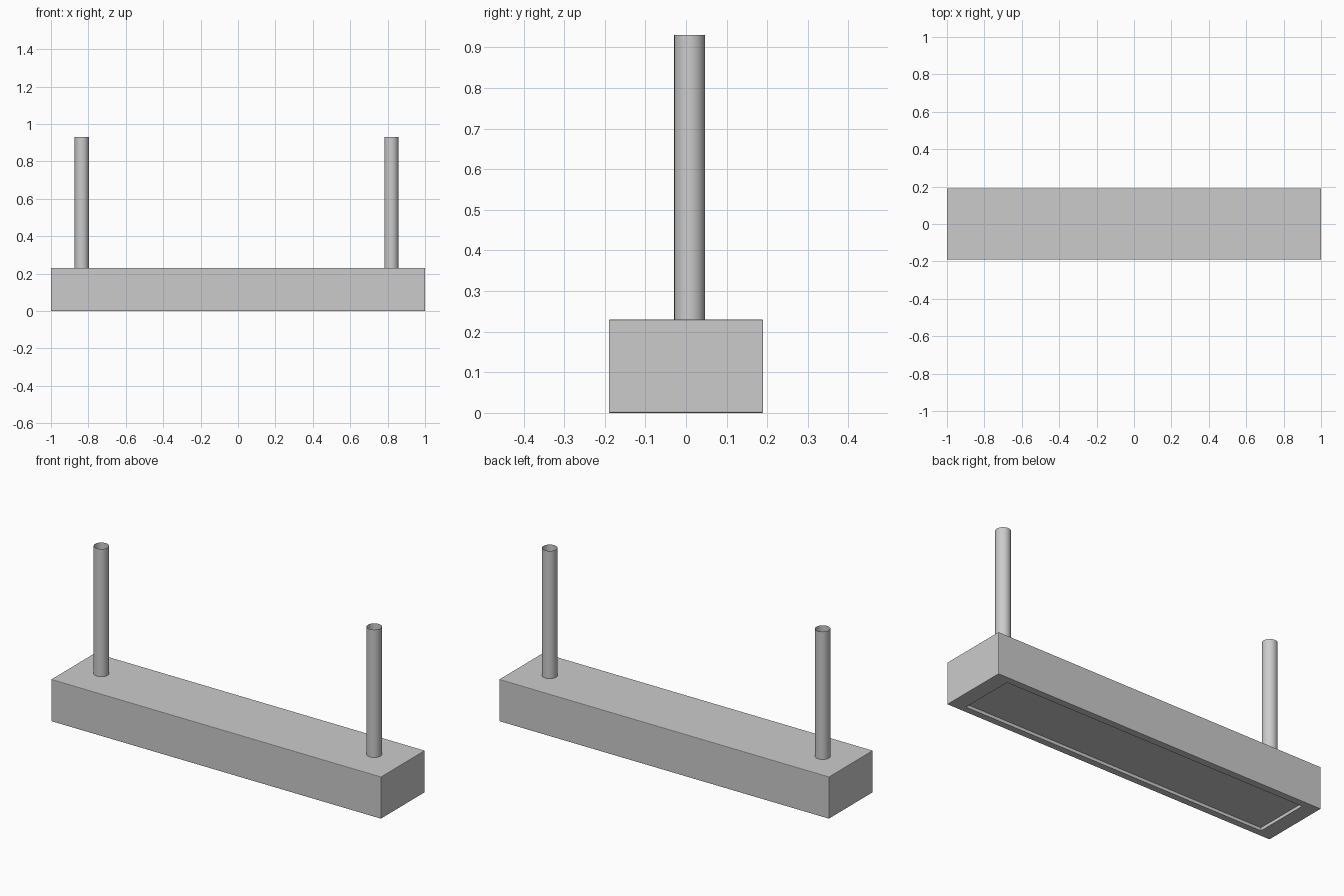
import bpy, bmesh

if "Cube" in bpy.data.objects:
    bpy.data.objects.remove(bpy.data.objects["Cube"])

HALF_X, HALF_Y, HEIGHT = 1.0, 0.19, 0.23
RECESS_X, RECESS_Y, RECESS_DEPTH = 0.915, 0.152, 0.017


def finish(bm, name):
    bmesh.ops.recalc_face_normals(bm, faces=bm.faces)
    mesh = bpy.data.meshes.new(name)
    bm.to_mesh(mesh)
    bm.free()
    obj = bpy.data.objects.new(name, mesh)
    bpy.context.collection.objects.link(obj)
    return obj


# Housing: long box with softened edges
bm = bmesh.new()
bmesh.ops.create_cube(bm, size=1)
for v in bm.verts:
    v.co.x *= 2 * HALF_X
    v.co.y *= 2 * HALF_Y
    v.co.z = (v.co.z + 0.5) * HEIGHT
bmesh.ops.bevel(bm, geom=bm.edges[:], offset=0.003, segments=2,
                profile=0.5, affect='EDGES')

# Recessed panel on the underside
bm.normal_update()
bottom = max((f for f in bm.faces if f.normal.z < -0.99),
             key=lambda f: f.calc_area())
bmesh.ops.inset_region(bm, faces=[bottom], thickness=0.03)
for v in bottom.verts:
    v.co.x = RECESS_X if v.co.x > 0 else -RECESS_X
    v.co.y = RECESS_Y if v.co.y > 0 else -RECESS_Y
panel = bmesh.ops.extrude_discrete_faces(bm, faces=[bottom])["faces"][0]
rim = [(v.co.copy(), v) for v in panel.verts]
for v in panel.verts:
    v.co.z += RECESS_DEPTH
# Walls joining the rim to the raised panel
outer = [next(w for w in bm.verts if w not in panel.verts
              and (w.co - co).length < 1e-5) for co, _ in rim]
inner = [v for _, v in rim]
for i in range(4):
    j = (i + 1) % 4
    face_verts = (outer[i], outer[j], inner[j], inner[i])
    if not bm.faces.get(face_verts):
        bm.faces.new(face_verts)
finish(bm, "housing")

# Hanging rods: open tubes rising from the housing top
for name, x in (("left_rod", -0.835), ("right_rod", 0.82)):
    bm = bmesh.new()
    bmesh.ops.create_cone(bm, cap_ends=False, segments=32, radius1=0.038,
                          radius2=0.038, depth=0.70)
    bmesh.ops.translate(bm, verts=bm.verts, vec=(x, 0.009, HEIGHT + 0.35))
    for f in bm.faces:
        f.smooth = True
    finish(bm, name)
